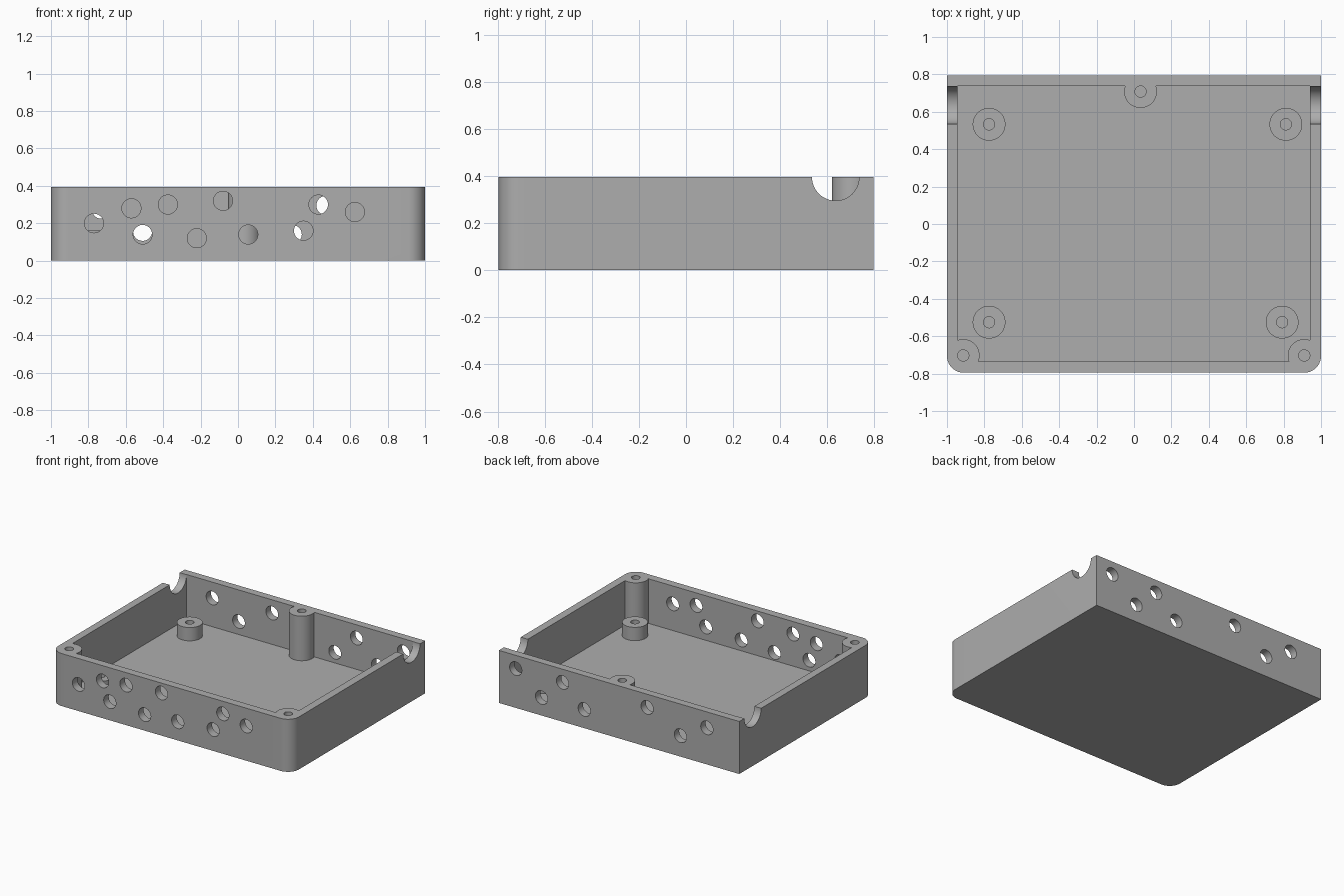
import bpy, bmesh, math

if "Cube" in bpy.data.objects:
    bpy.data.objects.remove(bpy.data.objects["Cube"])

W, D, H = 1.0, 0.795, 0.395      # half width, half depth, height
FLOOR = 0.06
R_CORNER, R_POST, R_SCREW, R_VENT = 0.09, 0.0875, 0.03, 0.051

grey = bpy.data.materials.new("plain grey")
grey.diffuse_color = (0.42, 0.42, 0.42, 1)
grey.use_nodes = True
grey.node_tree.nodes["Principled BSDF"].inputs["Base Color"].default_value = grey.diffuse_color


def make_object(name, bm):
    bmesh.ops.recalc_face_normals(bm, faces=bm.faces)
    mesh = bpy.data.meshes.new(name)
    bm.to_mesh(mesh)
    bm.free()
    mesh.materials.append(grey)
    ob = bpy.data.objects.new(name, mesh)
    bpy.context.collection.objects.link(ob)
    return ob


def prism(name, outline, z0, z1):
    bm = bmesh.new()
    face = bm.faces.new([bm.verts.new((x, y, z0)) for x, y in outline])
    ext = bmesh.ops.extrude_face_region(bm, geom=[face])
    bmesh.ops.translate(bm, vec=(0, 0, z1 - z0),
                        verts=[v for v in ext["geom"] if isinstance(v, bmesh.types.BMVert)])
    return make_object(name, bm)


def arc(cx, cy, r, a0, a1, n):
    return [(cx + r * math.cos(math.radians(a0 + (a1 - a0) * i / n)),
             cy + r * math.sin(math.radians(a0 + (a1 - a0) * i / n))) for i in range(n + 1)]


def post(name, x, y, r, z0, z1):
    return prism(name, arc(x, y, r, 0, 360, 48)[:-1], z0, z1)


def rod(name, axis, a, b, z, r, lo, hi):
    """Horizontal cylinder along x or y from lo to hi; a/b are spare coordinates."""
    ob = post(name, 0, 0, r, lo, hi)
    for v in ob.data.vertices:
        u, w, t = v.co
        v.co = (t, b + u, z + w) if axis == "x" else (a + w, t, z + u)
    return ob


def cut(target, cutters):
    """Subtract every cutter from the target, then discard the cutters."""
    for c in cutters:
        c.hide_render = True
        m = target.modifiers.new("cut", "BOOLEAN")
        m.operation, m.solver, m.object = "DIFFERENCE", "EXACT", c
    bpy.context.view_layer.update()
    dg = bpy.context.evaluated_depsgraph_get()
    mesh = bpy.data.meshes.new_from_object(target.evaluated_get(dg))
    target.modifiers.clear()
    target.data = mesh
    for c in cutters:
        bpy.data.objects.remove(c)


# Tray body with two rounded front corners
cx, cy = W - R_CORNER, -D + R_CORNER
tray = prism("tray", [(W, D), (-W, D)] + arc(-cx, cy, R_CORNER, 180, 270, 14)
             + arc(cx, cy, R_CORNER, 270, 360, 14), 0, H)

# Cavity, leaving three full-height screw posts standing
screw_posts = [(-0.913, -0.703), (0.91, -0.703), (0.035, 0.708)]
cavity = prism("cavity", [(-0.943, -0.735), (0.941, -0.735), (0.941, 0.737), (-0.943, 0.737)],
               FLOOR, 0.6)
cut(cavity, [post("post_core", x, y, R_POST, 0, 0.8) for x, y in screw_posts])
cut(tray, [cavity])

# Screw holes, vent holes in the front and back walls, cable notches in the sides
cutters = [post("screw_hole", x, y, R_SCREW, FLOOR, 0.6) for x, y in screw_posts]
front_vents = [(-0.77, 0.20), (-0.57, 0.28), (-0.375, 0.30), (-0.51, 0.14), (-0.22, 0.12),
               (-0.08, 0.32), (0.055, 0.14), (0.35, 0.16), (0.43, 0.30), (0.625, 0.26)]
back_vents = [(0.86, 0.295), (0.645, 0.135), (0.47, 0.295), (0.29, 0.14),
              (-0.233, 0.295), (-0.51, 0.157), (-0.73, 0.275)]
cutters += [rod("front_vent", "y", x, 0, z, R_VENT, -0.9, -0.70) for x, z in front_vents]
cutters += [rod("back_vent", "y", x, 0, z, R_VENT, 0.70, 0.9) for x, z in back_vents]
cutters += [rod("cable_notch", "x", 0, 0.635, H, 0.1, lo, hi)
            for lo, hi in ((-1.1, -0.92), (0.92, 1.1))]
cut(tray, cutters)
parts = [tray]

# Four short standoffs on the floor
for x, y in ((-0.775, 0.533), (0.812, 0.533), (-0.775, -0.525), (0.792, -0.525)):
    standoff = post("standoff", x, y, R_POST, FLOOR - 0.02, 0.16)
    cut(standoff, [post("pilot_hole", x, y, R_SCREW, 0.0, 0.3)])
    parts.append(standoff)

# Smooth the curved walls, keep the edges sharp
for ob in parts:
    bpy.ops.object.select_all(action="DESELECT")
    ob.select_set(True)
    bpy.context.view_layer.objects.active = ob
    bpy.ops.object.shade_smooth_by_angle(angle=math.radians(30))
